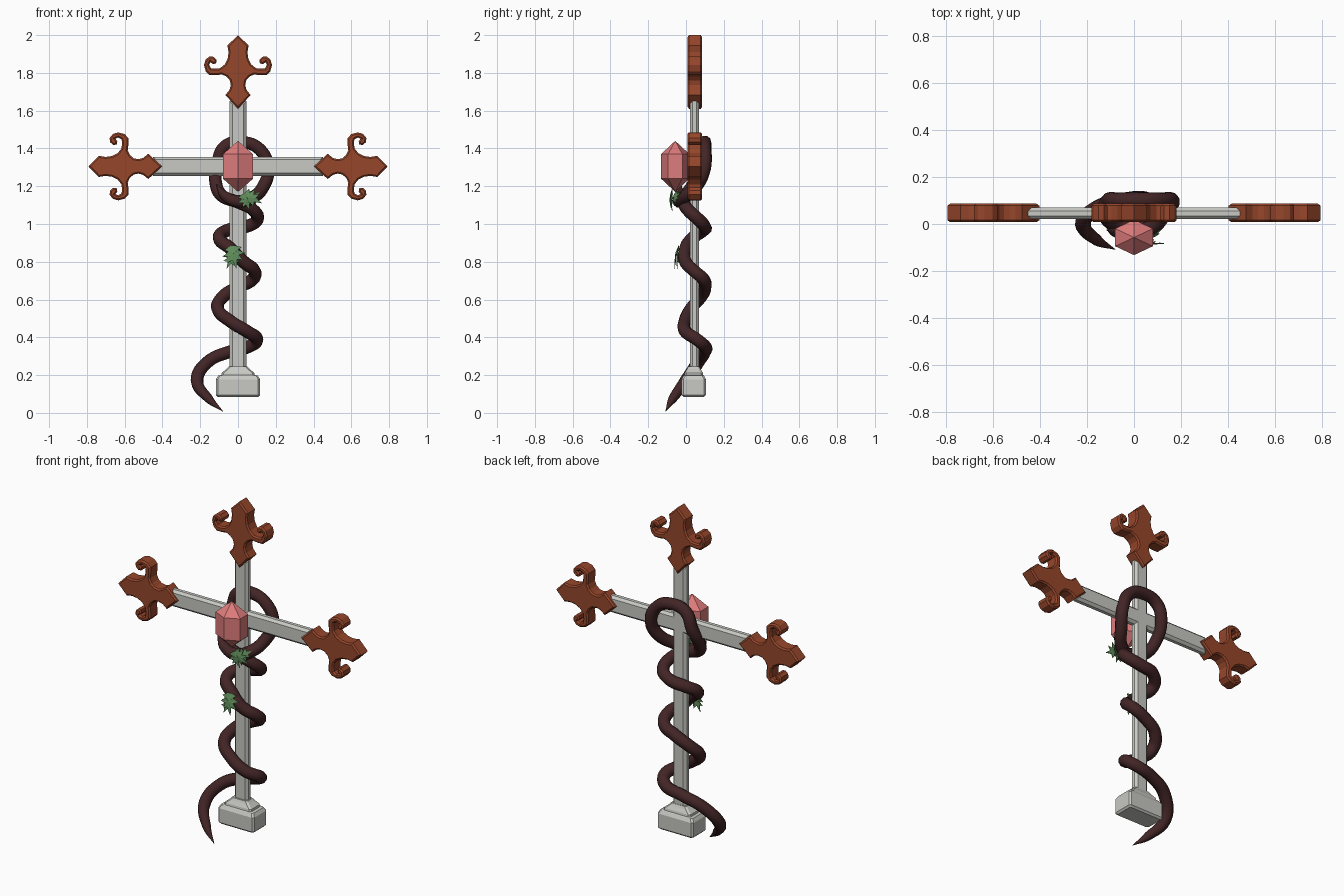
import bpy, bmesh, math
from mathutils import Vector, Matrix, Euler

if "Cube" in bpy.data.objects:
    bpy.data.objects.remove(bpy.data.objects["Cube"])


def material(name, rgb):
    m = bpy.data.materials.new(name)
    m.diffuse_color = (*rgb, 1)
    m.use_nodes = True
    m.node_tree.nodes["Principled BSDF"].inputs["Base Color"].default_value = m.diffuse_color
    return m


STONE = material("pale stone", (0.58, 0.58, 0.55))
RUST = material("rust orange", (0.305, 0.061, 0.024))
BARK = material("dark vine", (0.055, 0.018, 0.019))
PINK = material("pink crystal", (0.73, 0.20, 0.20))
GREEN = material("leaf green", (0.114, 0.262, 0.102))


def add_mesh(name, bm, mat):
    bmesh.ops.recalc_face_normals(bm, faces=bm.faces)
    me = bpy.data.meshes.new(name)
    bm.to_mesh(me)
    bm.free()
    me.materials.append(mat)
    ob = bpy.data.objects.new(name, me)
    bpy.context.collection.objects.link(ob)
    return ob


def plate(name, outline, y0, y1, bevel, mat):
    """Extrude an (x, z) outline from y0 to y1 and chamfer both rims."""
    bm = bmesh.new()
    front = [bm.verts.new((x, y0, z)) for x, z in outline]
    back = [bm.verts.new((x, y1, z)) for x, z in outline]
    caps = [bm.faces.new(front), bm.faces.new(back[::-1])]
    n = len(outline)
    for i in range(n):
        j = (i + 1) % n
        bm.faces.new((front[i], back[i], back[j], front[j]))
    bmesh.ops.recalc_face_normals(bm, faces=bm.faces)
    rim = [e for f in caps for e in f.edges]
    bmesh.ops.bevel(bm, geom=rim, offset=bevel, segments=1,
                    affect='EDGES', clamp_overlap=False)
    return add_mesh(name, bm, mat)


def loft(name, rings, mat):
    """Skin a stack of equal-sized vertex rings and cap the ends."""
    bm = bmesh.new()
    vs = [[bm.verts.new(p) for p in r] for r in rings]
    n = len(vs[0])
    for a, b in zip(vs, vs[1:]):
        for i in range(n):
            j = (i + 1) % n
            bm.faces.new((a[i], a[j], b[j], b[i]))
    bm.faces.new(vs[0][::-1])
    bm.faces.new(vs[-1])
    return add_mesh(name, bm, mat)


# Cross shaft and arms in one chamfered piece
w, t, lo, hi, arm, top = 0.044, 0.05, 1.255, 1.355, 0.45, 1.65
right = [(w, 0.2), (w, lo), (arm, lo), (arm, hi), (w, hi), (w, top)]
plate("cross", right + [(-x, z) for x, z in reversed(right)],
      0.021, 0.069, 0.014, STONE)

# Stepped foot
rings = []
for hx, hy, z in [(.107, .055, .085), (.117, .065, .095), (.117, .065, .178),
                  (.105, .054, .197), (.088, .05, .2), (.086, .048, .212),
                  (.062, .036, .232), (.05, .03, .245)]:
    c = 0.01
    quarter = [(hx, hy - c), (hx - c, hy)]
    pts = (quarter + [(-x, y) for x, y in reversed(quarter)]
           + [(-x, -y) for x, y in quarter]
           + [(x, -y) for x, y in reversed(quarter)])
    rings.append([(x, y + 0.041, z) for x, y in pts])
loft("foot", rings, STONE)

# Three scrolled finials sharing one half profile (base point to tip)
half = [(.067, .073), (.045, .1), (.038, .125), (.043, .15), (.06, .17),
        (.085, .182), (.115, .178), (.15, .178), (.171, .198), (.18, .232),
        (.172, .26), (.15, .278), (.128, .275), (.113, .258), (.116, .24),
        (.134, .237), (.146, .247), (.153, .232), (.143, .214), (.12, .212),
        (.095, .215), (.07, .235), (.055, .265), (.05, .3), (.056, .335)]
profile = [(0, 0)] + half + [(0, .39)] + [(-x, z) for x, z in reversed(half)]
for name, ox, oz, ang in [("top_finial", 0, 1.61, 0),
                          ("right_finial", 0.402, 1.305, -90),
                          ("left_finial", -0.402, 1.305, 90)]:
    ca, sa = math.cos(math.radians(ang)), math.sin(math.radians(ang))
    plate(name, [(ox + x * ca - z * sa, oz + x * sa + z * ca)
                 for x, z in profile], 0.008, 0.086, 0.008, RUST)

# Six-sided crystal
bm = bmesh.new()
ring = lambda z: [bm.verts.new((0.0924 * math.sin(k * math.pi / 3),
                                -0.057 - 0.075 * math.cos(k * math.pi / 3), z))
                  for k in range(6)]
low, high = ring(1.24), ring(1.37)
tip, base = bm.verts.new((0, -.057, 1.44)), bm.verts.new((0, -.057, 1.17))
for i in range(6):
    j = (i + 1) % 6
    bm.faces.new((low[i], low[j], high[j], high[i]))
    bm.faces.new((high[i], high[j], tip))
    bm.faces.new((low[j], low[i], base))
add_mesh("crystal", bm, PINK)

# Vine: tail, coils round the shaft, then a loop behind the crossing
path = [(-.08, -.108, .008), (-.155, -.07, .075), (-.217, 0, .17),
        (-.16, .065, .27), (-.04, .1, .325), (.06, .1, .352),
        (.1, .06, .387), (.05, -.002, .43), (-.04, -.005, .485),
        (-.107, .025, .55), (-.08, .08, .615), (0, .1, .665),
        (.08, .09, .71), (.088, .045, .75), (.03, -.002, .8),
        (-.04, -.002, .87), (-.1, .035, .925), (-.06, .09, .965),
        (.04, .1, .985), (.1, .07, 1.02), (.085, .015, 1.07),
        (0, -.012, 1.115), (-.085, 0, 1.15), (-.118, .045, 1.22),
        (-.108, .098, 1.32), (-.07, .1, 1.41), (.02, .1, 1.433),
        (.115, .1, 1.395), (.16, .098, 1.295), (.135, .055, 1.2),
        (.075, -.015, 1.14), (0, -.037, 1.12), (-.07, -.035, 1.15),
        (-.115, -.025, 1.21)]
cu = bpy.data.curves.new("vine", 'CURVE')
cu.dimensions = '3D'
cu.bevel_depth = 0.034
cu.bevel_resolution = 3
cu.resolution_u = 6
cu.use_fill_caps = True
sp = cu.splines.new('BEZIER')
sp.bezier_points.add(len(path) - 1)
for i, (bp, p) in enumerate(zip(sp.bezier_points, path)):
    bp.co = p
    bp.handle_left_type = bp.handle_right_type = 'AUTO'
    bp.radius = {0: 0.04, 1: 0.7, len(path) - 2: 0.8,
                 len(path) - 1: 0.05}.get(i, 1)
tmp = bpy.data.objects.new("vine_curve", cu)
bpy.context.collection.objects.link(tmp)
bpy.context.view_layer.update()
me = bpy.data.meshes.new_from_object(
    tmp.evaluated_get(bpy.context.evaluated_depsgraph_get()))
bpy.data.objects.remove(tmp)
me.materials.clear()
me.materials.append(BARK)
for p in me.polygons:
    p.use_smooth = True
bpy.context.collection.objects.link(bpy.data.objects.new("vine", me))


# Pointed leaves, thin and slightly cupped; the stem is at the origin
def leaf(name, loc, rot, size):
    bm = bmesh.new()
    side = [(.1, .0), (.42, .12), (.24, .25), (.55, .42), (.24, .5),
            (.38, .75), (.12, .7)]
    pts = [(0, 0)] + side + [(0, 1.1)] + [(-x, z) for x, z in reversed(side)]
    M = (Matrix.Translation(loc)
         @ Euler([math.radians(a) for a in rot]).to_matrix().to_4x4()
         @ Matrix.Scale(size, 4))
    vs = [bm.verts.new(M @ Vector((x, .35 * x * x + .25 * z * z, z)))
          for x, z in pts]
    mid = bm.verts.new(M @ Vector((0, .02, .4)))
    for i in range(len(vs)):
        bm.faces.new((vs[i], vs[(i + 1) % len(vs)], mid))
    ob = add_mesh(name, bm, GREEN)
    ob.modifiers.new("thickness", 'SOLIDIFY').thickness = 0.003


leaf("upper_leaf_a", (.03, -.075, 1.155), (20, 115, 0), .095)
leaf("upper_leaf_b", (.03, -.08, 1.16), (15, 160, 10), .085)
leaf("upper_leaf_c", (.05, -.07, 1.13), (-15, 60, 0), .075)
leaf("lower_leaf_a", (-.03, -.04, .885), (25, 170, 0), .11)
leaf("lower_leaf_b", (-.02, -.04, .85), (20, 205, 0), .085)
